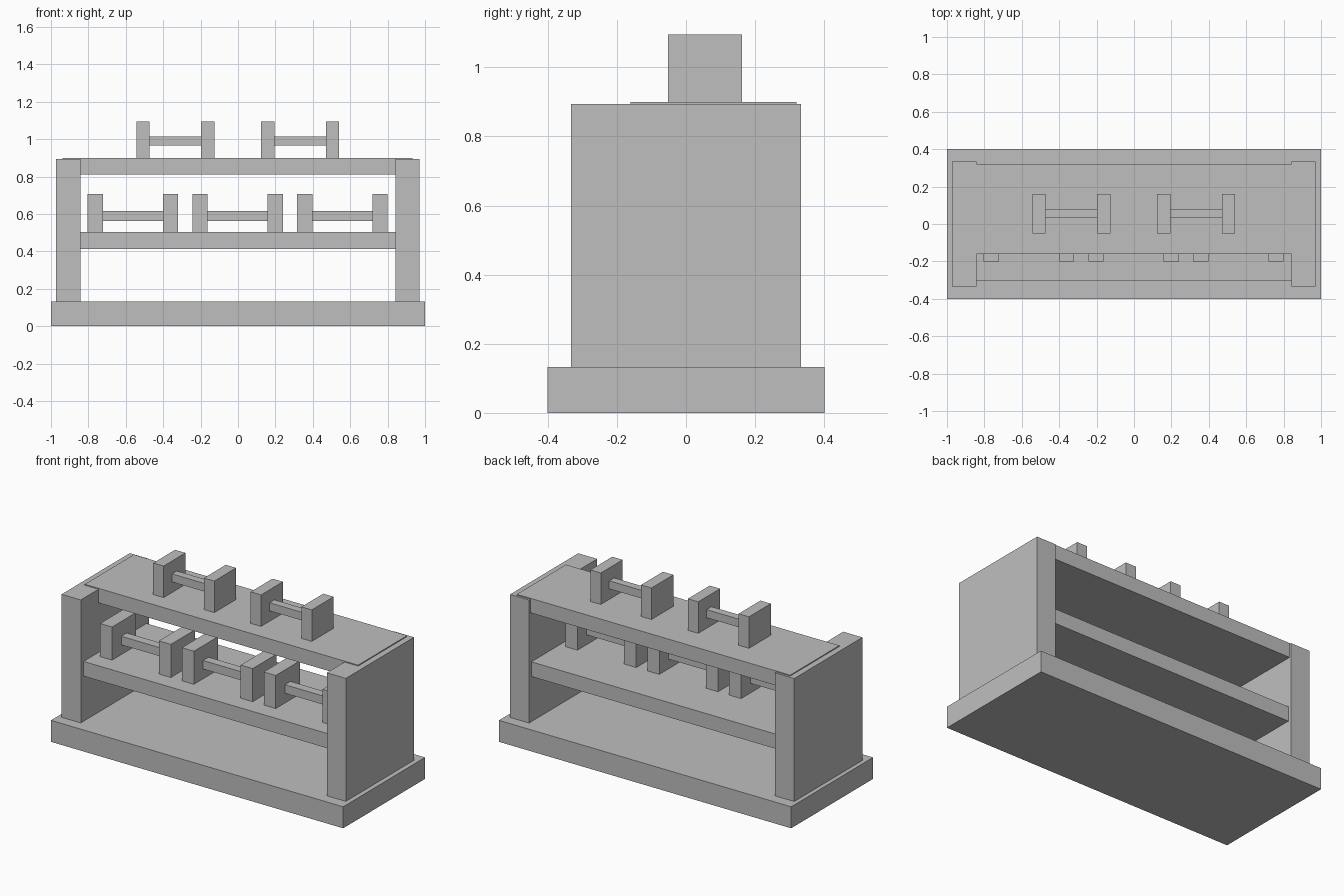
import bpy
import bmesh
from mathutils import Vector

cube = bpy.data.objects.get("Cube")
if cube:
    bpy.data.objects.remove(cube, do_unlink=True)

grey = bpy.data.materials.new("plain_grey")
grey.use_nodes = True
colour = (0.52, 0.52, 0.52, 1)
grey.diffuse_color = colour
grey.node_tree.nodes["Principled BSDF"].inputs["Base Color"].default_value = colour


def box(name, x, y, z):
    """Add a box spanning the given (min, max) ranges."""
    low, high = (Vector(corner) for corner in zip(x, y, z))
    bm = bmesh.new()
    bmesh.ops.create_cube(bm, size=1)
    bmesh.ops.scale(bm, vec=high - low, verts=bm.verts)
    bmesh.ops.translate(bm, vec=(low + high) / 2, verts=bm.verts)
    mesh = bpy.data.meshes.new(name)
    bm.to_mesh(mesh)
    bm.free()
    mesh.materials.append(grey)
    bpy.context.collection.objects.link(bpy.data.objects.new(name, mesh))


def dumbbell(name, x, y, z, half_length, head, bar):
    """Two block heads joined by a square bar; head is (width, depth, height)."""
    width, depth, height = head
    bar_low, bar_high, bar_half = bar
    inner = half_length - width
    for side, sign in (("right", -1), ("left", 1)):
        ends = sorted((x + sign * inner, x + sign * half_length))
        box(f"{name}_{side}_head", ends, (y - depth / 2, y + depth / 2), (z, z + height))
    box(f"{name}_bar", (x - inner, x + inner), (y - bar_half, y + bar_half),
        (z + bar_low, z + bar_high))


# Rack: base, two side panels and two shelves
base_top, shelf_top, rack_top = 0.133, 0.503, 0.9
box("base", (-1, 1), (-0.4, 0.4), (0, base_top))
box("right_side_panel", (-0.974, -0.843), (-0.333, 0.333), (base_top, 0.894))
box("left_side_panel", (0.841, 0.971), (-0.333, 0.333), (base_top, 0.894))
box("lower_shelf", (-0.843, 0.841), (-0.305, 0.31), (0.412, shelf_top))
box("top_shelf", (-0.937, 0.934), (-0.16, 0.32), (0.81, rack_top))

# Three large dumbbells on the lower shelf
for name, x in (("right", -0.562), ("middle", -0.002), ("left", 0.558)):
    dumbbell(f"lower_{name}_dumbbell", x, -0.082, shelf_top, 0.242,
             (0.082, 0.235, 0.205), (0.06, 0.113, 0.027))

# Two smaller dumbbells on the top shelf
for name, x in (("right", -0.335), ("left", 0.332)):
    dumbbell(f"top_{name}_dumbbell", x, 0.055, rack_top, 0.209,
             (0.071, 0.213, 0.195), (0.065, 0.115, 0.024))
